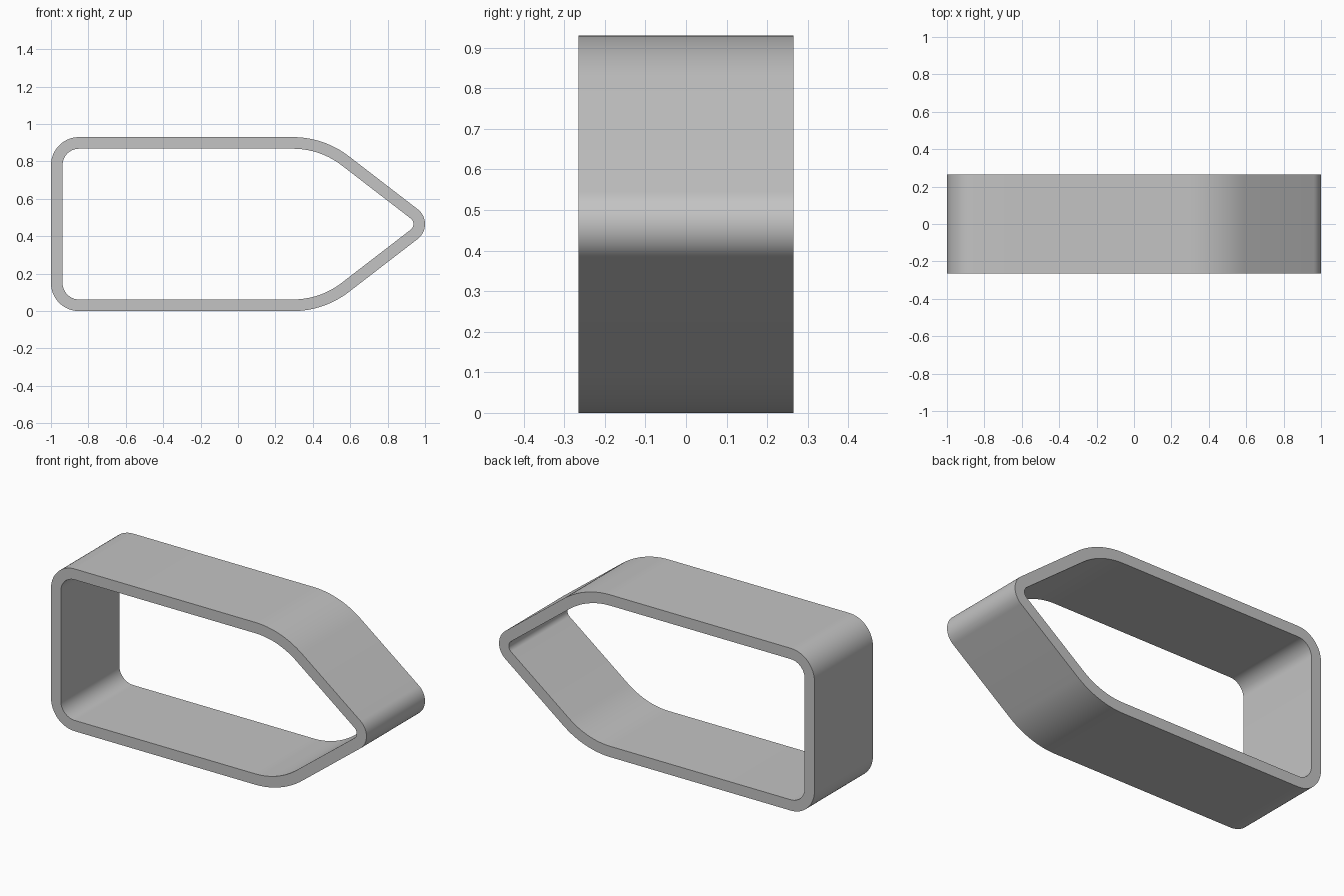
import bpy, bmesh
from math import sin, cos, tan, radians, pi
from mathutils import Vector

cube = bpy.data.objects.get("Cube")
if cube:
    bpy.data.objects.remove(cube, do_unlink=True)

HEIGHT, DEPTH, WALL = 0.93, 0.53, 0.062
SLOPE = radians(37.6)
CORNER_R, SHOULDER_R, TIP_R = 0.15, 0.49, 0.1
STEPS = 16

grey = bpy.data.materials.new("light grey")
grey.use_nodes = True
colour = (0.55, 0.55, 0.55, 1)
grey.diffuse_color = colour
grey.node_tree.nodes["Principled BSDF"].inputs["Base Color"].default_value = colour

# Arc centres: the wall is an even offset, so both outlines share them
mid = HEIGHT / 2
shoulder_x = 1 + TIP_R * (1 / sin(SLOPE) - 1) - mid / tan(SLOPE)
shoulder_x -= SHOULDER_R * tan(SLOPE / 2)
turn = pi / 2 - SLOPE
arcs = [
    (-1 + CORNER_R, CORNER_R, CORNER_R, pi, 1.5 * pi),
    (shoulder_x, SHOULDER_R, SHOULDER_R, 1.5 * pi, 2 * pi - turn),
    (1 - TIP_R, mid, TIP_R, -turn, turn),
    (shoulder_x, HEIGHT - SHOULDER_R, SHOULDER_R, turn, pi / 2),
    (-1 + CORNER_R, HEIGHT - CORNER_R, CORNER_R, pi / 2, pi),
]


def outline(inset):
    """Rounded outline, moved inward by the inset."""
    points = []
    for cx, cz, radius, start, end in arcs:
        for i in range(STEPS + 1):
            a = start + (end - start) * i / STEPS
            r = radius - inset
            points.append(Vector((cx + r * cos(a), 0, cz + r * sin(a))))
    return points


# Four loops around the wall section, bridged into a closed tube
bm = bmesh.new()
loops = []
for inset, y in ((0, -1), (0, 1), (WALL, 1), (WALL, -1)):
    offset = Vector((0, y * DEPTH / 2, 0))
    loops.append([bm.verts.new(p + offset) for p in outline(inset)])
count = len(loops[0])
for k in range(4):
    a, b = loops[k], loops[(k + 1) % 4]
    for i in range(count):
        j = (i + 1) % count
        bm.faces.new((a[i], a[j], b[j], b[i]))
bmesh.ops.recalc_face_normals(bm, faces=bm.faces)

mesh = bpy.data.meshes.new("pointed_frame")
bm.to_mesh(mesh)
bm.free()
mesh.materials.append(grey)
frame = bpy.data.objects.new("pointed_frame", mesh)
bpy.context.collection.objects.link(frame)

# Smooth bends, crisp rims
bpy.ops.object.select_all(action="DESELECT")
frame.select_set(True)
bpy.context.view_layer.objects.active = frame
bpy.ops.object.shade_smooth_by_angle(angle=radians(30))
